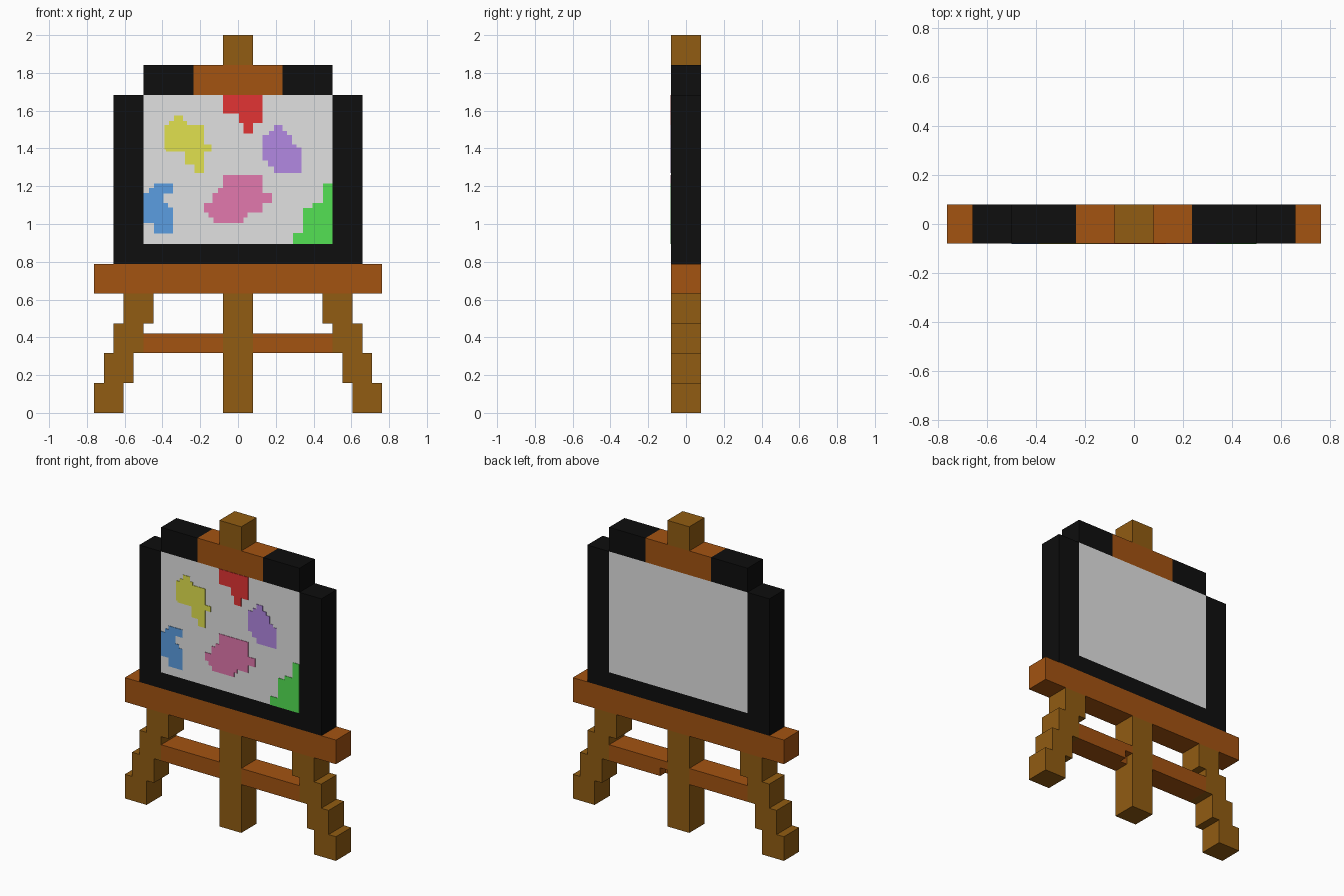
import bpy
import bmesh
from mathutils import Matrix, Vector

if "Cube" in bpy.data.objects:
    bpy.data.objects.remove(bpy.data.objects["Cube"], do_unlink=True)

U = 2 / 38        # one block of the grid
D = 1.5           # half depth in blocks


def material(name, rgb):
    lin = [((c / 255 + 0.055) / 1.055) ** 2.4 if c > 10 else c / 255 / 12.92 for c in rgb]
    m = bpy.data.materials.new(name)
    m.use_nodes = True
    m.diffuse_color = (*lin, 1)
    bsdf = next(n for n in m.node_tree.nodes if n.type == 'BSDF_PRINCIPLED')
    bsdf.inputs["Base Color"].default_value = (*lin, 1)
    bsdf.inputs["Roughness"].default_value = 0.9
    return m


WOOD = material("brown wood", (145, 92, 18))
RUST = material("orange wood", (163, 83, 17))
BLACK = material("black frame", (14, 14, 14))
CANVAS = material("canvas white", (225, 225, 225))
PAINTS = {
    "yellow": material("yellow paint", (225, 225, 78)),
    "red": material("red paint", (226, 51, 51)),
    "purple": material("purple paint", (178, 136, 226)),
    "pink": material("pink paint", (226, 120, 174)),
    "blue": material("blue paint", (91, 158, 225)),
    "green": material("green paint", (83, 225, 83)),
}


def boxes(name, mat, spans, scale=U):
    """One object made of boxes given as (x0, x1, y0, y1, z0, z1)."""
    bm = bmesh.new()
    for x0, x1, y0, y1, z0, z1 in spans:
        mid = Vector((x0 + x1, y0 + y1, z0 + z1)) * scale / 2
        size = Vector((x1 - x0, y1 - y0, z1 - z0)) * scale
        bmesh.ops.create_cube(bm, size=1, matrix=Matrix.Translation(mid) @ Matrix.Diagonal((*size, 1)))
    mesh = bpy.data.meshes.new(name)
    bm.to_mesh(mesh)
    bm.free()
    mesh.materials.append(mat)
    obj = bpy.data.objects.new(name, mesh)
    bpy.context.collection.objects.link(obj)
    return obj


# Posts, ledge and top clamp
boxes("post_top", WOOD, [(-1.5, 1.5, -D, D, 35, 38)])
boxes("top_clamp", RUST, [(-4.5, 4.5, -D, D, 32, 35)])
boxes("ledge", RUST, [(-14.5, 14.5, -D, D, 12, 15)])
boxes("centre_leg", WOOD, [(-1.5, 1.5, -D, D, 0, 12)])

# Stepped outer legs and mirrored frame pieces
for side, s in (("left", 1), ("right", -1)):
    def span(a, b):
        return (a, b) if s > 0 else (-b, -a)
    boxes(side + "_leg", WOOD,
          [(*span(11.5 - i, 14.5 - i), -D, D, 3 * i, 3 * i + 3) for i in range(4)])
    boxes(side + "_frame_side", BLACK, [(*span(9.5, 12.5), -D, D, 15, 32)])
    boxes(side + "_frame_top", BLACK, [(*span(4.5, 9.5), -D, D, 32, 35)])

# Crossbar, with a small notch at the lower back beside the centre leg
boxes("right_crossbar", RUST, [(-9.5, -1.5, -D, D, 6, 8)])
boxes("left_crossbar", RUST, [(2.5, 9.5, -D, D, 6, 8),
                              (1.5, 2.5, -D, 0.5, 6, 8),
                              (1.5, 2.5, 0.5, D, 7, 8)])

# Frame bottom and canvas
boxes("frame_bottom", BLACK, [(-9.5, 9.5, -D, D, 15, 17)])
boxes("canvas", CANVAS, [(-9.5, 9.5, -D, D, 17, 32)])

# Paint splashes: rows of (x0, x1, z0, z1) as thin plates on the front
SPLASHES = {
    "yellow": [(-.34, -.29, 1.527, 1.575), (-.365, -.27, 1.52, 1.545), (-.39, -.18, 1.395, 1.525),
               (-.38, -.14, 1.385, 1.42), (-.28, -.18, 1.315, 1.39), (-.23, -.18, 1.27, 1.32)],
    "red": [(-.08, .13, 1.585, 1.684), (.005, .13, 1.535, 1.59), (.03, .08, 1.48, 1.54)],
    "purple": [(.19, .235, 1.49, 1.525), (.165, .26, 1.465, 1.492), (.13, .285, 1.42, 1.47),
               (.13, .31, 1.40, 1.422), (.13, .335, 1.336, 1.405), (.16, .335, 1.304, 1.34),
               (.19, .335, 1.27, 1.308)],
    "pink": [(-.08, .13, 1.18, 1.26), (-.105, .13, 1.16, 1.19), (-.135, .18, 1.11, 1.165),
             (-.18, .13, 1.06, 1.112), (-.155, .05, 1.035, 1.062), (-.13, .03, 1.005, 1.04)],
    "blue": [(-.445, -.345, 1.188, 1.214), (-.47, -.345, 1.162, 1.19), (-.5, -.395, 1.108, 1.164),
             (-.5, -.37, 1.085, 1.11), (-.5, -.345, 1.005, 1.088), (-.445, -.345, .95, 1.01)],
    "green": [(.45, .5, 1.11, 1.214), (.395, .5, 1.08, 1.112), (.345, .5, .95, 1.085),
              (.29, .5, .895, .952)],
}
FRONT = -D * U
for colour, rows in SPLASHES.items():
    boxes(colour + "_splash", PAINTS[colour],
          [(x0, x1, FRONT - 0.003, FRONT + 0.002, z0, z1) for x0, x1, z0, z1 in rows], scale=1)
